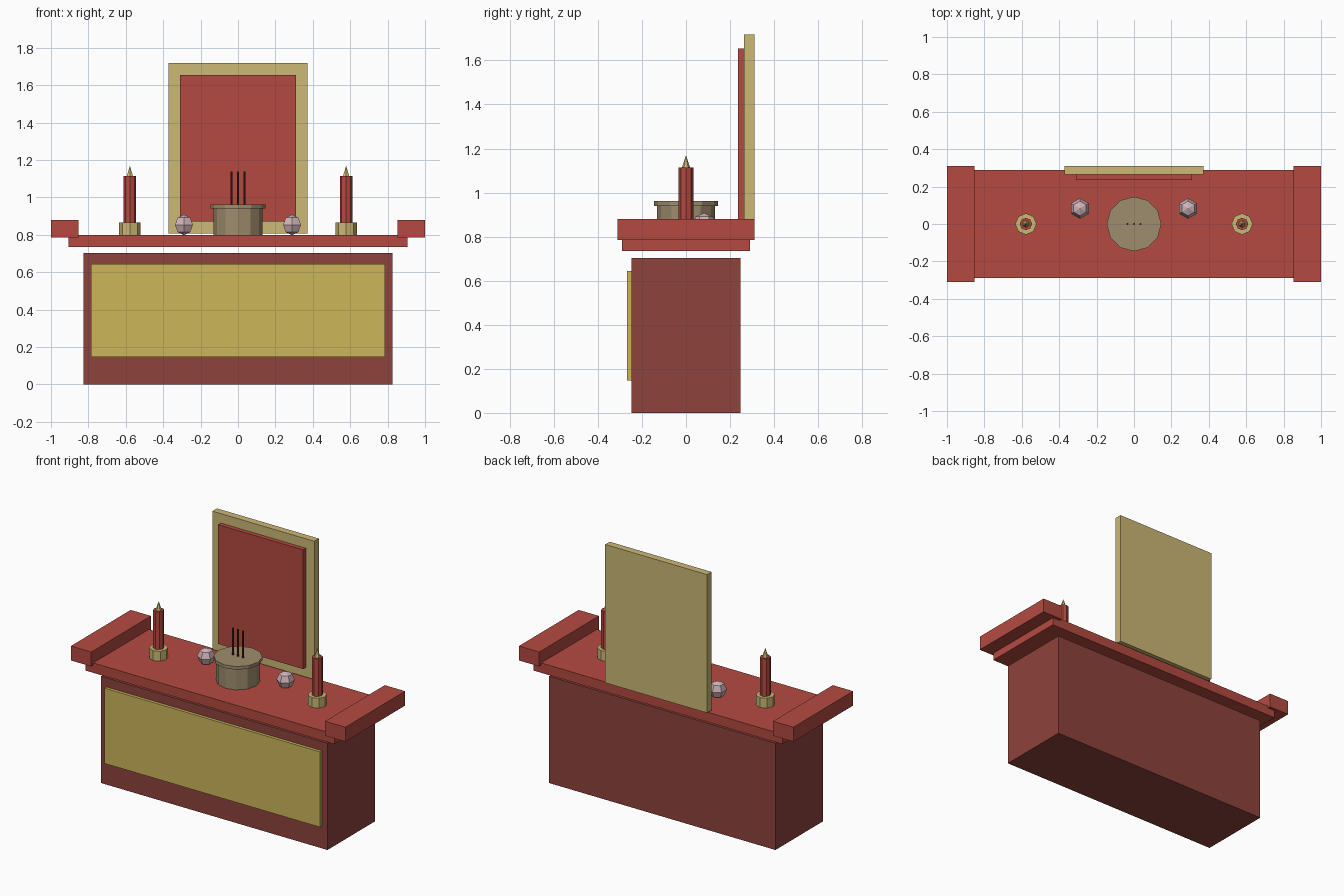
import bpy
import bmesh
from math import cos, sin, pi

old = bpy.data.objects.get("Cube")
if old:
    bpy.data.objects.remove(old, do_unlink=True)


def material(name, rgb):
    """Flat material from 0-255 display values."""
    lin = [((c / 255 + 0.055) / 1.055) ** 2.4 for c in rgb]
    m = bpy.data.materials.new(name)
    m.use_nodes = True
    m.diffuse_color = (*lin, 1)
    m.node_tree.nodes["Principled BSDF"].inputs["Base Color"].default_value = (*lin, 1)
    return m


red = material("red lacquer", (180, 74, 65))
dark_red = material("dark red wood", (142, 66, 60))
gold = material("gold panel", (204, 182, 90))
brass = material("pale brass", (204, 184, 118))
bronze = material("bronze", (158, 141, 109))
pink = material("pale pink", (208, 178, 184))
maroon = material("maroon incense", (95, 36, 32))


def finish(name, bm, mat):
    bmesh.ops.recalc_face_normals(bm, faces=bm.faces)
    mesh = bpy.data.meshes.new(name)
    bm.to_mesh(mesh)
    bm.free()
    mesh.materials.append(mat)
    obj = bpy.data.objects.new(name, mesh)
    bpy.context.collection.objects.link(obj)
    return obj


def box(name, mat, x, y, z):
    """Box from (min, max) ranges."""
    bm = bmesh.new()
    bmesh.ops.create_cube(bm, size=1)
    for v in bm.verts:
        v.co = [r[0] + (c + 0.5) * (r[1] - r[0]) for c, r in zip(v.co, (x, y, z))]
    return finish(name, bm, mat)


def turned(name, mat, x, y, sides, profile):
    """Faceted solid of revolution from (radius, z) pairs, closed at both ends."""
    bm = bmesh.new()
    rings = []
    for r, z in profile:
        angles = [pi / 2 + 2 * pi * i / sides for i in range(sides if r else 1)]
        rings.append([bm.verts.new((x + r * cos(a), y + r * sin(a), z)) for a in angles])
    for low, high in zip(rings, rings[1:]):
        for i in range(sides):
            j = (i + 1) % sides
            corners = [low[i % len(low)], low[j % len(low)],
                       high[j % len(high)], high[i % len(high)]]
            bm.faces.new(list(dict.fromkeys(corners)))
    for ring in (rings[0], rings[-1]):
        if len(ring) > 1:
            bm.faces.new(ring)
    return finish(name, bm, mat)


# Cabinet and table top
box("cabinet_body", dark_red, (-0.825, 0.825), (-0.247, 0.247), (0, 0.703))
box("front_panel", gold, (-0.785, 0.785), (-0.267, -0.2), (0.147, 0.643))
box("table_top", red, (-0.907, 0.907), (-0.29, 0.29), (0.735, 0.8))

# Upright board behind the table
box("back_board", brass, (-0.371, 0.371), (0.264, 0.311), (0.806, 1.717))
box("board_inlay", red, (-0.309, 0.309), (0.235, 0.27), (0.87, 1.655))

# Incense bowl with rim and sticks
turned("bowl", bronze, 0, 0, 12, [(0.131, 0.8), (0.131, 0.945)])
turned("bowl_rim", bronze, 0, 0, 12, [(0.146, 0.94), (0.146, 0.961)])
for i in (-1, 0, 1):
    turned("incense_stick", maroon, i * 0.035, 0, 6, [(0.006, 0.95), (0.006, 1.138)])

# Paired end blocks, candles and fruit
for side, s in (("left", 1), ("right", -1)):
    box(side + "_end_block", red, sorted((s * 0.852, s)), (-0.311, 0.311), (0.785, 0.88))
    turned(side + "_candle_holder", brass, s * 0.578, 0, 8, [(0.057, 0.8), (0.057, 0.865)])
    turned(side + "_candle", red, s * 0.578, 0, 8, [(0.033, 0.86), (0.033, 1.113)])
    turned(side + "_flame", brass, s * 0.578, 0, 6, [(0.019, 1.113), (0, 1.17)])
    ball = [(0.055 * sin(pi * k / 4) if 0 < k < 4 else 0, 0.853 - 0.055 * cos(pi * k / 4))
            for k in range(5)]
    turned(side + "_fruit", pink, s * 0.289, 0.083, 6, ball)
